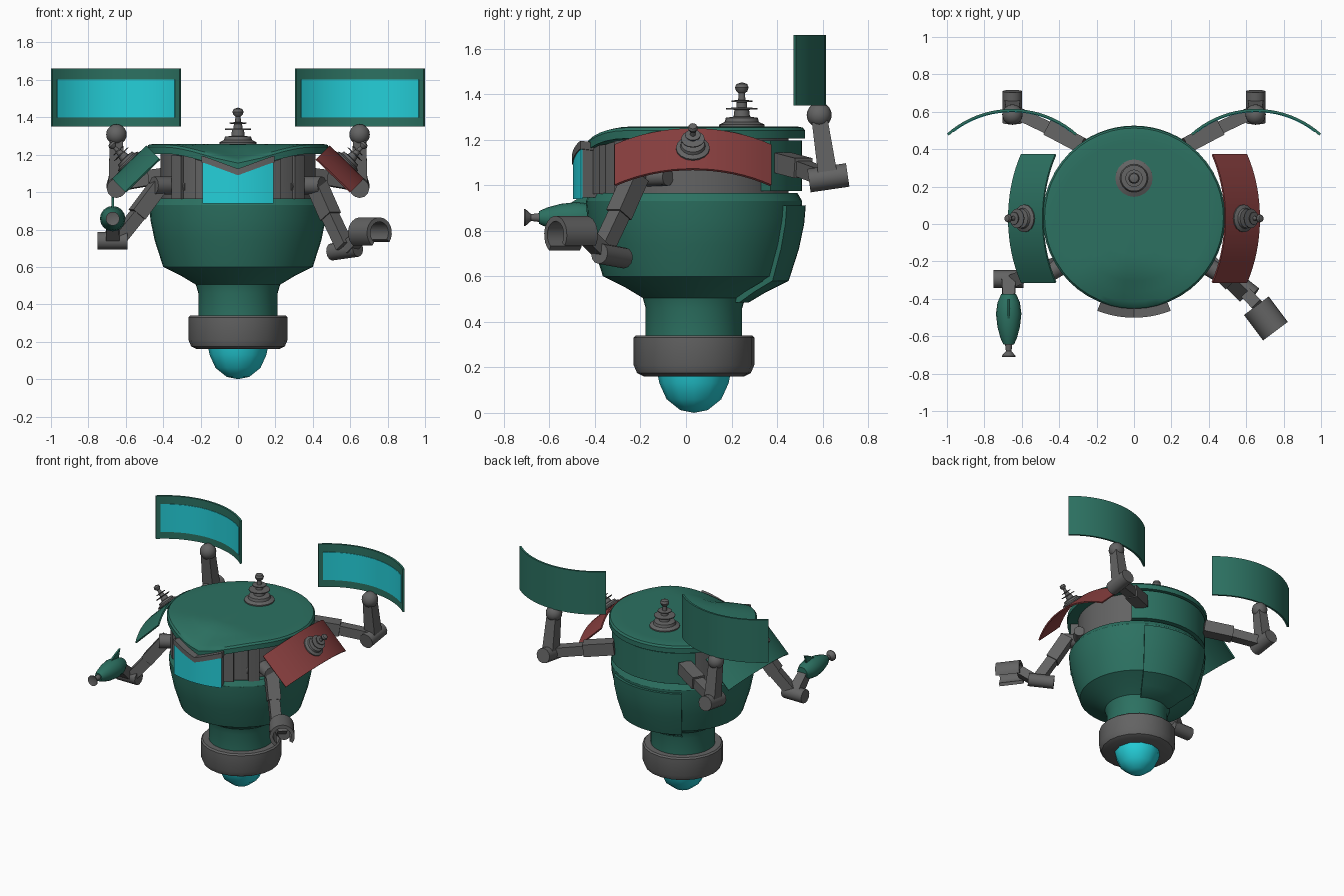
import bpy, bmesh, math
from mathutils import Matrix, Vector

cube = bpy.data.objects.get("Cube")
if cube:
    bpy.data.objects.remove(cube)


def material(name, rgb):
    m = bpy.data.materials.new(name)
    m.use_nodes = True
    m.diffuse_color = (*rgb, 1)
    m.node_tree.nodes["Principled BSDF"].inputs["Base Color"].default_value = (*rgb, 1)
    return m


GREEN = material("teal green", (0.025, 0.165, 0.12))
GREY = material("machine grey", (0.125, 0.125, 0.125))
CYAN = material("bright cyan", (0.018, 0.62, 0.69))
RED = material("dull red", (0.25, 0.05, 0.05))
MID = Matrix.Translation((0, 0.035, 0))  # shared body axis
MIRROR = Matrix.Scale(-1, 4, (1, 0, 0))
made = []


def finish(bm, name, mat, matrix=None):
    if matrix:
        bm.transform(matrix)
    bmesh.ops.remove_doubles(bm, verts=bm.verts, dist=1e-5)
    bmesh.ops.recalc_face_normals(bm, faces=bm.faces)
    mesh = bpy.data.meshes.new(name)
    bm.to_mesh(mesh)
    bm.free()
    mesh.materials.append(mat)
    ob = bpy.data.objects.new(name, mesh)
    bpy.context.collection.objects.link(ob)
    made.append(ob)
    return ob


def revolve(name, prof, mat, matrix=MID, arc=None, segs=32, shape=None):
    """Sweep (radius, z) points round z; an arc sweeps a closed, capped section."""
    bm = bmesh.new()
    a0, a1 = arc or (0, 360)
    rings = []
    for i in range(segs + (1 if arc else 0)):
        a = math.radians(a0 + (a1 - a0) * i / segs)
        rings.append([bm.verts.new((r * math.cos(a), r * math.sin(a), z)) for r, z in prof])
    n = len(prof)
    for i in range(segs):
        p, q = rings[i], rings[(i + 1) % len(rings)]
        for j in range(n if arc else n - 1):
            k = (j + 1) % n
            bm.faces.new((p[j], p[k], q[k], q[j]))
    if arc:
        bm.faces.new(rings[0])
        bm.faces.new(rings[-1])
    if shape:
        for v in bm.verts:
            v.co.z = shape(v.co)
    return finish(bm, name, mat, matrix)


def rect(r0, r1, z0, z1):
    return [(r0, z0), (r1, z0), (r1, z1), (r0, z1)]


def link(name, a, b, r0, r1=None, sides=12, mat=GREY, flip=1):
    """Bar between two points; four sides give a square bar."""
    a, b = Vector(a), Vector(b)
    a.x *= flip
    b.x *= flip
    d = b - a
    bm = bmesh.new()
    bmesh.ops.create_cone(bm, cap_ends=True, segments=sides, radius1=r0,
                          radius2=r0 if r1 is None else r1, depth=d.length)
    if sides == 4:
        bm.transform(Matrix.Rotation(math.pi / 4, 4, 'Z'))
    finish(bm, name, mat, Matrix.Translation((a + b) / 2) @ d.to_track_quat('Z', 'Y').to_matrix().to_4x4())


def ball(name, centre, r):
    bm = bmesh.new()
    bmesh.ops.create_uvsphere(bm, u_segments=16, v_segments=10, radius=r)
    finish(bm, name, GREY, Matrix.Translation(centre))


# Lower body, neck ring and glowing tip
hull = [(0.475, 0.93), (0.468, 0.85), (0.445, 0.74), (0.40, 0.6), (0.3, 0.55),
        (0.225, 0.505), (0.212, 0.46)]
revolve("lower_body", [(0, 0.965), (0.455, 0.965)] + hull + [(0.212, 0.33), (0, 0.33)], GREEN, segs=40)
revolve("neck_ring", [(0, 0.34), (0.255, 0.34), (0.265, 0.33), (0.265, 0.21), (0.25, 0.175),
                      (0.22, 0.16), (0, 0.16)], GREY, segs=20)
revolve("tip_lens", [(0, 0.17), (0.16, 0.17), (0.152, 0.13), (0.12, 0.06), (0.06, 0.012), (0, 0)], CYAN, segs=12)

# Raised hatch on the back of the hull
hatch = [(r + 0.016, z - 0.02) for r, z in hull[:6]]
revolve("back_hatch", hatch + [(r - 0.05, z) for r, z in reversed(hatch)], GREEN, arc=(56, 124), segs=12)


# Upper body: recessed core, back shell and front pillars
def brow_drop(co):
    t = min(1, max(0, (-co.y - 0.27) / 0.2))
    return 0.085 * t * max(0, 1 - abs(co.x) / 0.38)


def under_lid(co):
    return co.z - brow_drop(co) if co.z > 1.1 else co.z


revolve("inner_core", [(0, 0.96), (0.415, 0.96), (0.415, 1.21), (0, 1.21)], GREY, shape=under_lid)
revolve("back_shell", rect(0.39, 0.475, 0.975, 1.197), GREEN, arc=(45, 135), segs=16)
for s, side in ((1, "left"), (-1, "right")):
    for tag, inner, outer, radius in (("pillar", 21, 29, 0.475), ("cheek", 29, 41, 0.445), ("post", 41, 50, 0.465)):
        revolve(f"{side}_front_{tag}", rect(0.38, radius, 0.962, 1.2), GREY,
                arc=(-90 + s * inner, -90 + s * outer), segs=4, shape=under_lid)


# Lid with a dipped front brow
revolve("lid", [(0, 1.258), (0.2, 1.258), (0.28, 1.258), (0.34, 1.258), (0.4, 1.258), (0.45, 1.258),
                (0.478, 1.253), (0.488, 1.24), (0.488, 1.205), (0.42, 1.205), (0.3, 1.205), (0, 1.205)],
        GREEN, segs=48, shape=lambda c: c.z - brow_drop(c))


# Visor with a grey housing
def visor_top(co):
    return co.z - 0.07 * max(0, 1 - abs(co.x) / 0.19) if co.z > 1.1 else co.z


revolve("visor_housing", rect(0.38, 0.525, 0.945, 1.195), GREY, arc=(-111, -69), segs=12, shape=visor_top)
revolve("visor_brow", rect(0.45, 0.536, 1.16, 1.195), GREY, arc=(-111.5, -68.5), segs=12, shape=visor_top)
revolve("visor_glass", rect(0.524, 0.531, 0.94, 1.16), CYAN, arc=(-111, -69), segs=12, shape=visor_top)

# Stacked-disc antenna, used on the lid and on both side panels
STACK = [(0, 0), (0.1, 0), (0.1, 0.01), (0.075, 0.022), (0.07, 0.04), (0.036, 0.045), (0.032, 0.075),
         (0.07, 0.077), (0.07, 0.083), (0.024, 0.085), (0.022, 0.108), (0.046, 0.11), (0.046, 0.116),
         (0.016, 0.118), (0.014, 0.148), (0.024, 0.156), (0.03, 0.172), (0.024, 0.188), (0, 0.196)]
revolve("lid_antenna", STACK, GREY, Matrix.Translation((0, 0.245, 1.256)), segs=20)

# Swung-open side panels with antennas
for flip, side, mat in ((Matrix(), "left", RED), (MIRROR, "right", GREEN)):
    hinge = flip @ Matrix.Translation((0.49, 0.03, 1.25)) @ Matrix.Rotation(math.radians(-46), 4, 'Y')
    revolve(side + "_side_panel", rect(0.64, 0.65, -0.255, 0), mat,
            hinge @ Matrix.Translation((-0.65, 0, 0)), arc=(-32, 32), segs=16)
    stub = Matrix.Translation((0, 0, -0.13)) @ Matrix.Rotation(math.pi / 2, 4, 'Y') @ Matrix.Scale(0.74, 4)
    revolve(side + "_panel_antenna", STACK, GREY, hinge @ stub, segs=16)

# Rear arms carrying curved collector screens
for s, side in ((1, "left"), (-1, "right")):
    link(side + "_rear_sleeve", (0.28, 0.42, 1.1), (0.46, 0.515, 1.075), 0.062, sides=4, flip=s)
    link(side + "_rear_upper_arm", (0.44, 0.505, 1.075), (0.64, 0.6, 1.04), 0.048, sides=4, flip=s)
    link(side + "_rear_elbow", (0.65, 0.54, 1.02), (0.65, 0.71, 1.045), 0.052, flip=s)
    link(side + "_rear_forearm", (0.65, 0.625, 1.03), (0.65, 0.588, 1.28), 0.06, 0.05, sides=4, flip=s)
    ball(side + "_rear_ball", (s * 0.65, 0.585, 1.308), 0.055)
    place = Matrix.Translation((s * 0.6525, 0.09, 0))
    revolve(side + "_screen", rect(0.511, 0.525, 1.35, 1.66), GREEN, place, arc=(48.5, 131.5), segs=20)
    revolve(side + "_screen_face", rect(0.508, 0.512, 1.4, 1.602), CYAN, place, arc=(52, 128), segs=20)

# Front shoulders
for s, side in ((1, "left"), (-1, "right")):
    link(side + "_shoulder", (0.26, -0.29, 1.03), (0.43, -0.08, 1.035), 0.038, flip=s)
    link(side + "_shoulder_joint", (0.35, -0.2, 1.035), (0.45, -0.26, 1.035), 0.048, flip=s)

# Left arm with an open clamp
link("left_upper_sleeve", (0.42, -0.22, 1.04), (0.495, -0.295, 0.87), 0.06, sides=4)
link("left_upper_arm", (0.48, -0.28, 0.9), (0.57, -0.37, 0.71), 0.05, sides=4)
link("left_elbow", (0.5, -0.27, 0.68), (0.64, -0.38, 0.7), 0.046)
link("left_forearm", (0.59, -0.36, 0.7), (0.665, -0.44, 0.78), 0.045, sides=4)
clamp = Matrix(((0.8, 0, 0.6, 0.705), (0.6, 0, -0.8, -0.505), (0, 1, 0, 0.782), (0, 0, 0, 1)))
revolve("left_clamp", rect(0.06, 0.083, -0.085, 0.085), GREY, clamp, arc=(-35, 235), segs=18)

# Right arm with a finned nozzle
link("right_upper_sleeve", (-0.42, -0.22, 1.04), (-0.54, -0.26, 0.88), 0.06, sides=4)
link("right_upper_arm", (-0.52, -0.25, 0.9), (-0.64, -0.3, 0.75), 0.05, sides=4)
link("right_elbow", (-0.75, -0.295, 0.74), (-0.59, -0.295, 0.74), 0.048)
link("right_forearm", (-0.67, -0.29, 0.74), (-0.67, -0.4, 0.84), 0.055, 0.045, sides=4)
aim = Matrix.Translation((-0.67, 0, 0.858)) @ Matrix.Rotation(math.pi / 2, 4, 'X')
revolve("nozzle_body", [(0, 0.375), (0.04, 0.375), (0.06, 0.42), (0.068, 0.48), (0.06, 0.55), (0.044, 0.61),
                        (0.028, 0.645), (0, 0.645)], GREEN, aim, segs=16)
revolve("nozzle_tip", [(0, 0.64), (0.02, 0.64), (0.015, 0.68), (0.037, 0.705), (0.037, 0.712), (0, 0.7)],
        GREY, aim, segs=16)
bm = bmesh.new()
fin = bm.faces.new([bm.verts.new((-0.676, y, z)) for y, z in
                    ((-0.54, 0.9), (-0.47, 0.945), (-0.4, 0.975), (-0.425, 0.9))])
new = bmesh.ops.extrude_face_region(bm, geom=[fin])["geom"]
bmesh.ops.translate(bm, vec=(0.012, 0, 0), verts=[g for g in new if isinstance(g, bmesh.types.BMVert)])
finish(bm, "nozzle_fin", GREEN)

# Smooth round surfaces while keeping hard edges crisp
bpy.ops.object.select_all(action='DESELECT')
for ob in made:
    ob.select_set(True)
bpy.context.view_layer.objects.active = made[0]
bpy.ops.object.shade_smooth_by_angle(angle=math.radians(32))
